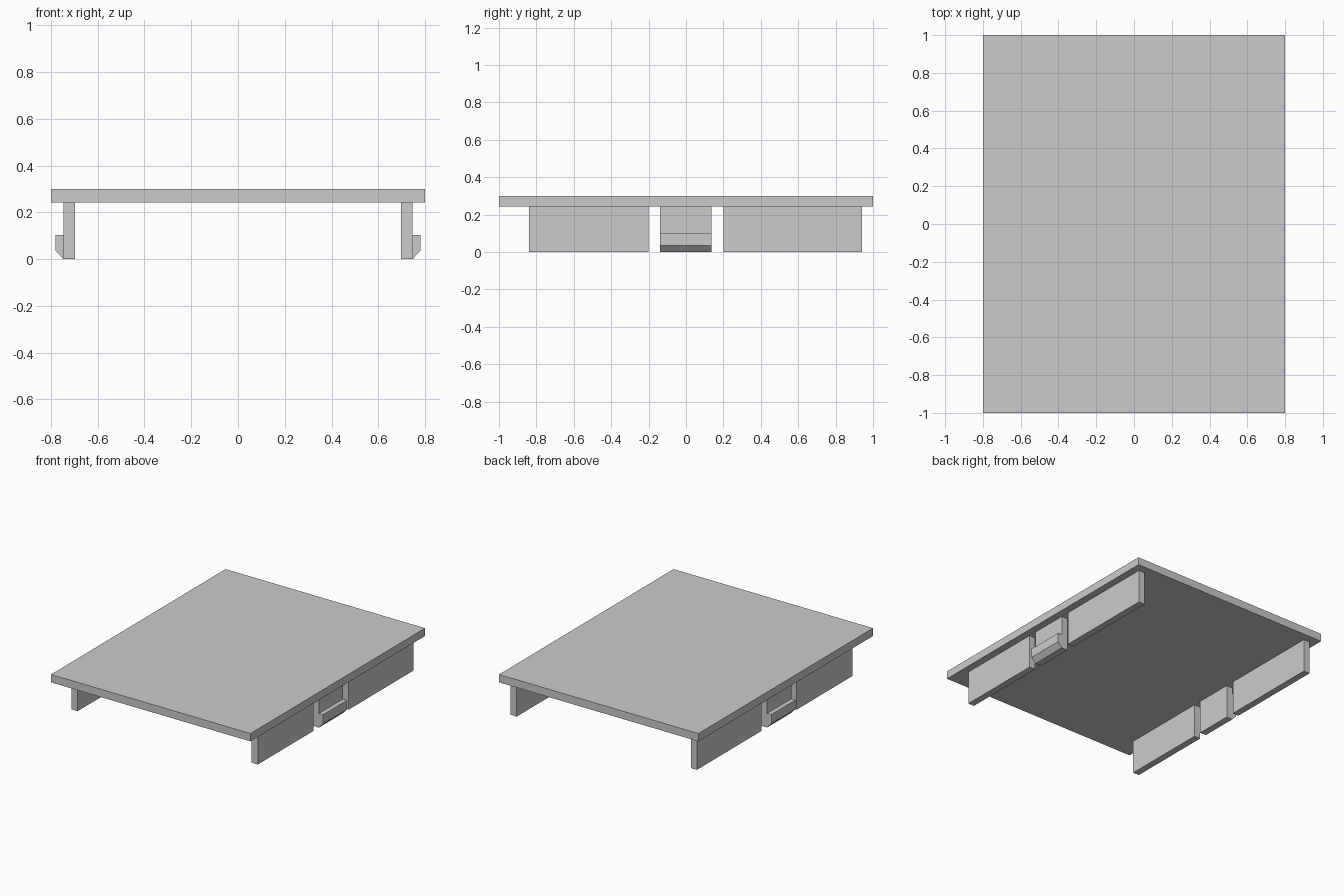
import bpy
import bmesh

cube = bpy.data.objects.get("Cube")
if cube:
    bpy.data.objects.remove(cube, do_unlink=True)

# Single grey plastic
grey = bpy.data.materials.new("grey_plastic")
grey.use_nodes = True
colour = (0.6, 0.6, 0.6, 1)
grey.diffuse_color = colour
grey.node_tree.nodes["Principled BSDF"].inputs["Base Color"].default_value = colour

TOP, UNDERSIDE = 0.30, 0.243


def extrude_profile(name, profile, y0, y1):
    """Extrude an x-z profile along y."""
    bm = bmesh.new()
    face = bm.faces.new([bm.verts.new((x, y0, z)) for x, z in profile])
    result = bmesh.ops.extrude_face_region(bm, geom=[face])
    moved = [v for v in result["geom"] if isinstance(v, bmesh.types.BMVert)]
    bmesh.ops.translate(bm, verts=moved, vec=(0, y1 - y0, 0))
    bmesh.ops.recalc_face_normals(bm, faces=bm.faces)
    mesh = bpy.data.meshes.new(name)
    bm.to_mesh(mesh)
    bm.free()
    mesh.materials.append(grey)
    obj = bpy.data.objects.new(name, mesh)
    bpy.context.collection.objects.link(obj)
    return obj


def rectangle(x0, x1, z0, z1):
    return [(x0, z0), (x1, z0), (x1, z1), (x0, z1)]


# Flat cover plate
extrude_profile("cover_plate", rectangle(-0.8, 0.8, UNDERSIDE, TOP), -1, 1)

# Rails and snap clips under each long edge
INNER, OUTER, HOOK = 0.698, 0.747, 0.78
rail = rectangle(INNER, OUTER, 0, UNDERSIDE)
clip = [(INNER, 0), (OUTER, 0), (HOOK, 0.036), (HOOK, 0.102),
        (OUTER, 0.102), (OUTER, UNDERSIDE), (INNER, UNDERSIDE)]

for side, sign in (("left", 1), ("right", -1)):
    for part, profile, y0, y1 in (("front_rail", rail, -0.84, -0.20),
                                  ("snap_clip", clip, -0.14, 0.137),
                                  ("back_rail", rail, 0.20, 0.942)):
        mirrored = [(sign * x, z) for x, z in profile]
        extrude_profile(f"{side}_{part}", mirrored, y0, y1)
